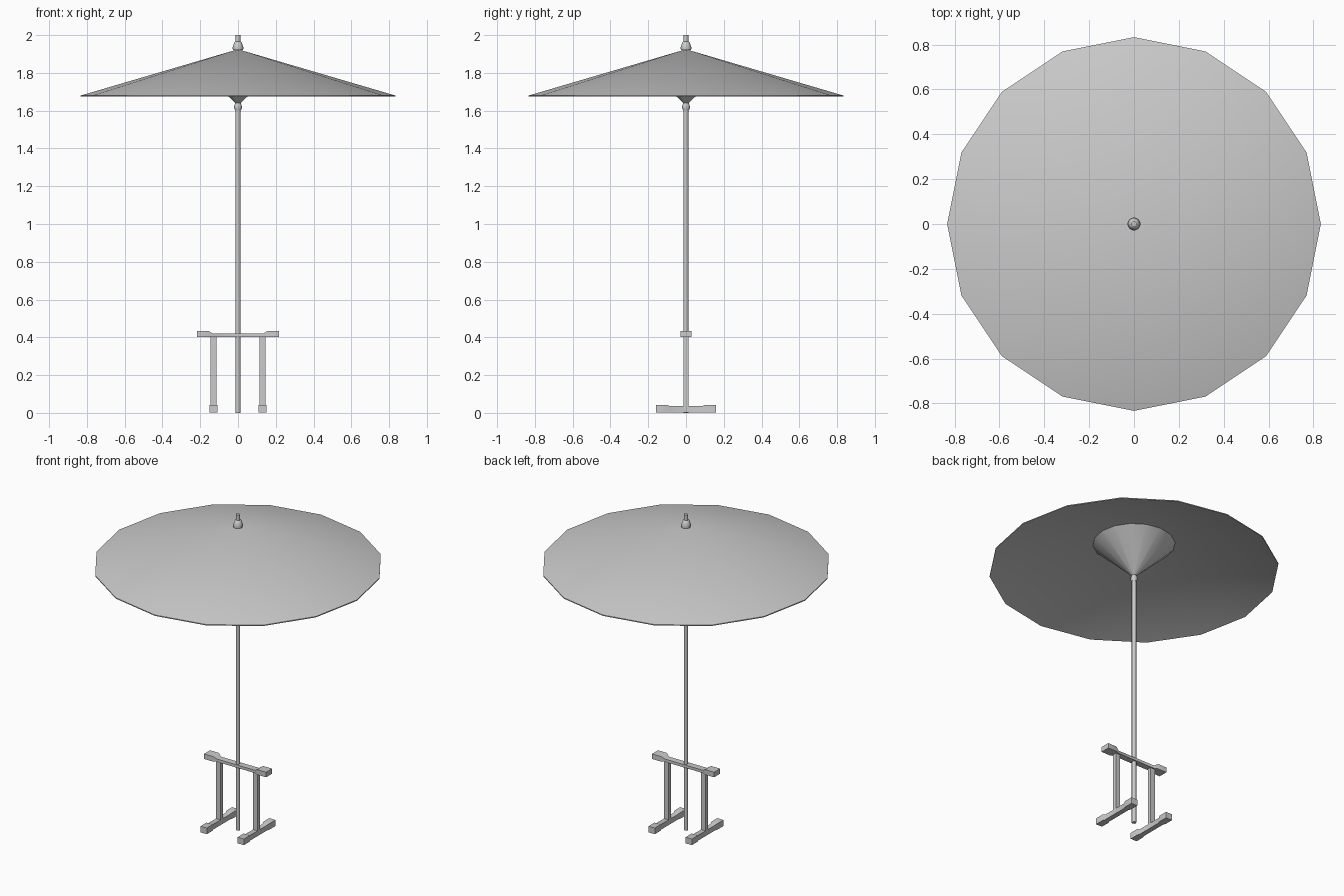
import bpy, math

if "Cube" in bpy.data.objects:
    bpy.data.objects.remove(bpy.data.objects["Cube"])


def make(name, verts, faces, angle=40):
    me = bpy.data.meshes.new(name)
    me.from_pydata(verts, [], faces)
    ob = bpy.data.objects.new(name, me)
    bpy.context.collection.objects.link(ob)
    bpy.ops.object.select_all(action='DESELECT')
    ob.select_set(True)
    bpy.context.view_layer.objects.active = ob
    bpy.ops.object.mode_set(mode='EDIT')
    bpy.ops.mesh.select_all(action='SELECT')
    bpy.ops.mesh.remove_doubles(threshold=0.00001)
    bpy.ops.mesh.normals_make_consistent(inside=False)
    bpy.ops.object.mode_set(mode='OBJECT')
    bpy.ops.object.shade_smooth_by_angle(angle=math.radians(angle))
    return ob


def lathe(name, profile, n, angle=50):
    """Revolve (radius, z) points around the z axis."""
    verts = [(r * math.cos(2 * math.pi * k / n), r * math.sin(2 * math.pi * k / n), z)
             for r, z in profile for k in range(n)]
    faces = [(i * n + k, i * n + (k + 1) % n, (i + 1) * n + (k + 1) % n, (i + 1) * n + k)
             for i in range(len(profile) - 1) for k in range(n)]
    return make(name, verts, faces, angle)


def beam(name, half, place):
    """Symmetric bar from rectangular sections (t, half width, bottom, top)."""
    secs = [(-t, w, a, b) for t, w, a, b in half] + list(reversed(half))
    verts = [place(t, s, z) for t, w, a, b in secs
             for s, z in ((-w, a), (w, a), (w, b), (-w, b))]
    faces = [(4 * i + k, 4 * i + (k + 1) % 4, 4 * i + 4 + (k + 1) % 4, 4 * i + 4 + k)
             for i in range(len(secs) - 1) for k in range(4)]
    last = 4 * (len(secs) - 1)
    faces += [(0, 1, 2, 3), tuple(last + k for k in range(4))]
    return make(name, verts, faces)


# Sixteen-sided canopy as a thin shell
lathe("canopy", [(0, 1.925), (0.833, 1.68), (0.833, 1.674), (0, 1.919)], 16)

# Inner cone carrying the canopy
lathe("inner_cone", [(0.013, 1.64), (0.24, 1.852)], 16)

# Pole, the collar under the cone, and the finial on top
lathe("pole", [(0, 0.0), (0.013, 0.0), (0.013, 1.93), (0, 1.93)], 8)
lathe("collar", [(0, 1.6), (0.015, 1.6), (0.021, 1.615), (0.019, 1.63),
                 (0.012, 1.645), (0, 1.645)], 8)
lathe("finial", [(0, 1.918), (0.027, 1.921), (0.029, 1.935), (0.019, 1.963),
                 (0.013, 1.966), (0.013, 2.0), (0, 2.0)], 8)

# Crossbar with thicker ends
beam("crossbar", [(0.218, 0.03, 0.402, 0.434), (0.155, 0.03, 0.402, 0.434),
                  (0.135, 0.02, 0.402, 0.42)], lambda t, s, z: (t, s, z))

# Uprights and feet on both sides
for side, x in (("left", -0.13), ("right", 0.13)):
    beam(side + "_upright", [(0.016, 0.012, 0.03, 0.41)],
         lambda t, s, z: (x + t, s, z))
    beam(side + "_foot", [(0.158, 0.022, 0.003, 0.042), (0.1, 0.022, 0.003, 0.042),
                          (0.085, 0.016, 0.003, 0.036)],
         lambda t, s, z: (x + s, t, z))
